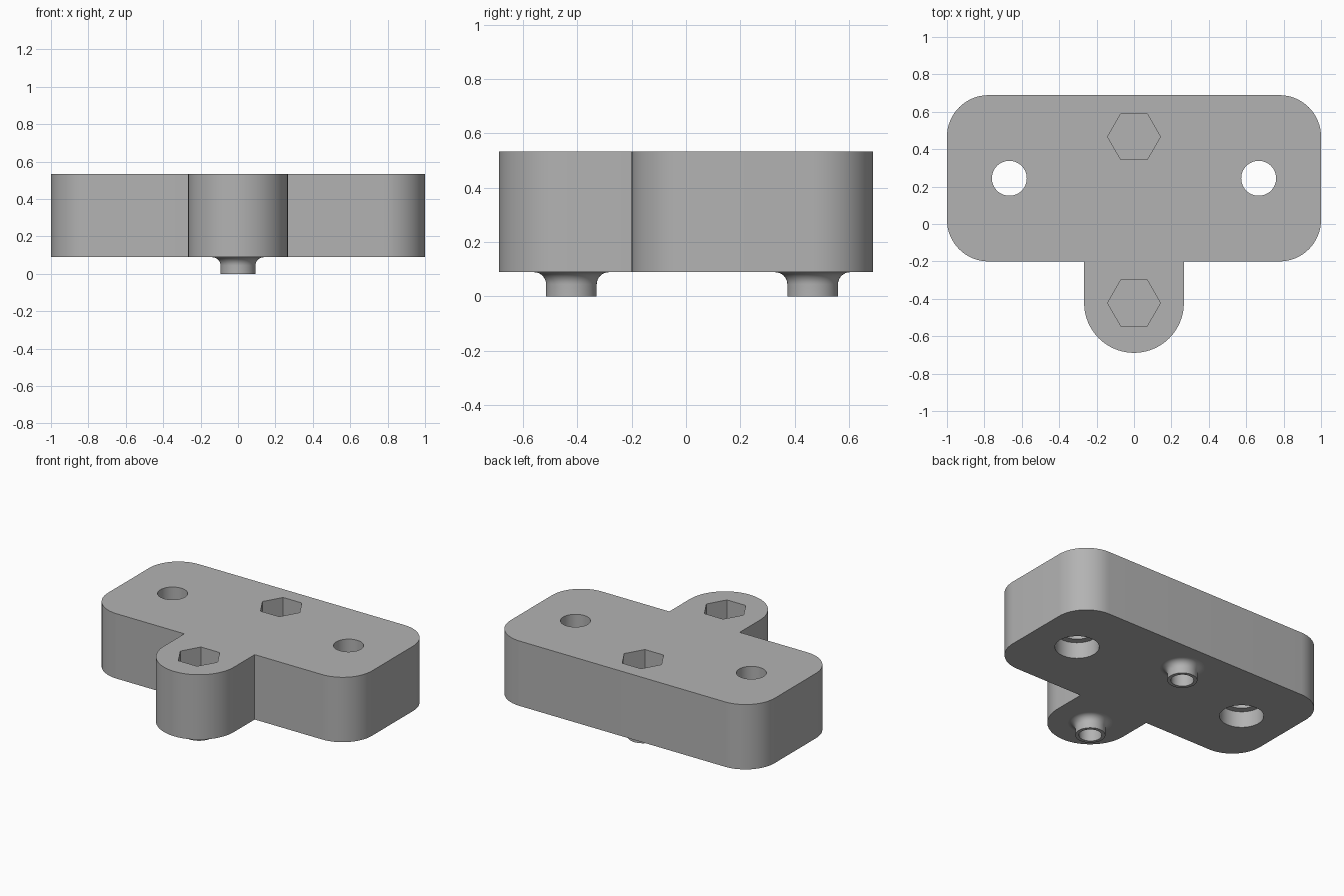
import bpy
import bmesh
from math import sin, cos, pi, radians
from mathutils import Matrix

MM = 2 / 45                 # one design millimetre in scene units
BASE, TOP = 2, 12           # underside and top of the body
BACK, FRONT = 15.5, -4.5    # plate edges along y
HALF, CORNER, TAB = 22.5, 5, 6
TAB_Y = -9.5
BOLTS = {"front": TAB_Y, "back": 10.5}
SCREW_X, SCREW_Y = 15, 5.5

default = bpy.data.objects.get("Cube")
if default:
    bpy.data.objects.remove(default, do_unlink=True)

grey = bpy.data.materials.new("plain grey")
grey.use_nodes = True
colour = (0.45, 0.45, 0.45, 1)
grey.diffuse_color = colour
grey.node_tree.nodes["Principled BSDF"].inputs["Base Color"].default_value = colour


def make_object(name, bm):
    bmesh.ops.recalc_face_normals(bm, faces=bm.faces)
    bmesh.ops.scale(bm, vec=(MM, MM, MM), verts=bm.verts)
    mesh = bpy.data.meshes.new(name)
    bm.to_mesh(mesh)
    bm.free()
    mesh.materials.append(grey)
    obj = bpy.data.objects.new(name, mesh)
    bpy.context.collection.objects.link(obj)
    return obj


def smooth(obj):
    bpy.ops.object.select_all(action="DESELECT")
    obj.select_set(True)
    bpy.context.view_layer.objects.active = obj
    bpy.ops.object.shade_smooth_by_angle(angle=radians(30))


def arc(x, y, r, start, end, steps=16):
    angles = [radians(start + (end - start) * i / steps) for i in range(steps + 1)]
    return [(x + r * cos(a), y + r * sin(a)) for a in angles]


def prism(bm, x, y, r, z0, z1, sides=48):
    place = Matrix.Translation((x, y, (z0 + z1) / 2))
    # a six-sided prism keeps its points along x
    if sides == 6:
        place = place @ Matrix.Rotation(pi / 6, 4, "Z")
    bmesh.ops.create_cone(bm, cap_ends=True, segments=sides, radius1=r,
                          radius2=r, depth=z1 - z0, matrix=place)


# body: rounded plate with a round-ended tab at the front
cx = HALF - CORNER
outline = (
    arc(0, TAB_Y, TAB, 180, 360, 40) + [(TAB, FRONT)]
    + arc(cx, FRONT + CORNER, CORNER, 270, 360)
    + arc(cx, BACK - CORNER, CORNER, 0, 90)
    + arc(-cx, BACK - CORNER, CORNER, 90, 180)
    + arc(-cx, FRONT + CORNER, CORNER, 180, 270) + [(-TAB, FRONT)]
)
bm = bmesh.new()
floor = bm.faces.new([bm.verts.new((x, y, BASE)) for x, y in outline])
side = bmesh.ops.extrude_face_region(bm, geom=[floor], use_keep_orig=True)
raised = [v for v in side["geom"] if isinstance(v, bmesh.types.BMVert)]
bmesh.ops.translate(bm, vec=(0, 0, TOP - BASE), verts=raised)
body = make_object("bracket_body", bm)


def cut(name, fill):
    bm = bmesh.new()
    fill(bm)
    cutter = make_object(name, bm)
    cutter.hide_render = True
    mod = body.modifiers.new(name, "BOOLEAN")
    mod.operation, mod.solver, mod.object = "DIFFERENCE", "EXACT", cutter
    bpy.ops.object.select_all(action="DESELECT")
    body.select_set(True)
    bpy.context.view_layer.objects.active = body
    bpy.ops.object.modifier_apply(modifier=mod.name)
    bpy.data.objects.remove(cutter, do_unlink=True)


# screw holes, each with a wider recess underneath
def screw_holes(bm):
    for x in (-SCREW_X, SCREW_X):
        prism(bm, x, SCREW_Y, 2.1, BASE - 1, TOP + 1)


def screw_recesses(bm):
    for x in (-SCREW_X, SCREW_X):
        prism(bm, x, SCREW_Y, 3.1, BASE - 1, BASE + 2.5)


# nut pockets above and bolt bores below, parted by a thin web
def bolt_cuts(bm):
    for y in BOLTS.values():
        prism(bm, 0, y, 3.18, 7, TOP + 1, sides=6)
        prism(bm, 0, y, 1.6, BASE - 1, 6.7)


cut("screw_holes", screw_holes)
cut("screw_recesses", screw_recesses)
cut("bolt_cuts", bolt_cuts)
smooth(body)

# hollow posts with a flared root
profile = [(1.6, BASE), (1.6, 0), (2.1, 0)] + arc(3.1, 1, 1, 180, 90, 8)
for place, y in BOLTS.items():
    bm = bmesh.new()
    verts = [bm.verts.new((r, 0, z)) for r, z in profile]
    edges = [bm.edges.new(pair) for pair in zip(verts, verts[1:])]
    bmesh.ops.spin(bm, geom=verts + edges, cent=(0, 0, 0), axis=(0, 0, 1),
                   angle=2 * pi, steps=48)
    bmesh.ops.remove_doubles(bm, verts=bm.verts, dist=0.001)
    bmesh.ops.translate(bm, vec=(0, y, 0), verts=bm.verts)
    smooth(make_object(place + "_post", bm))
